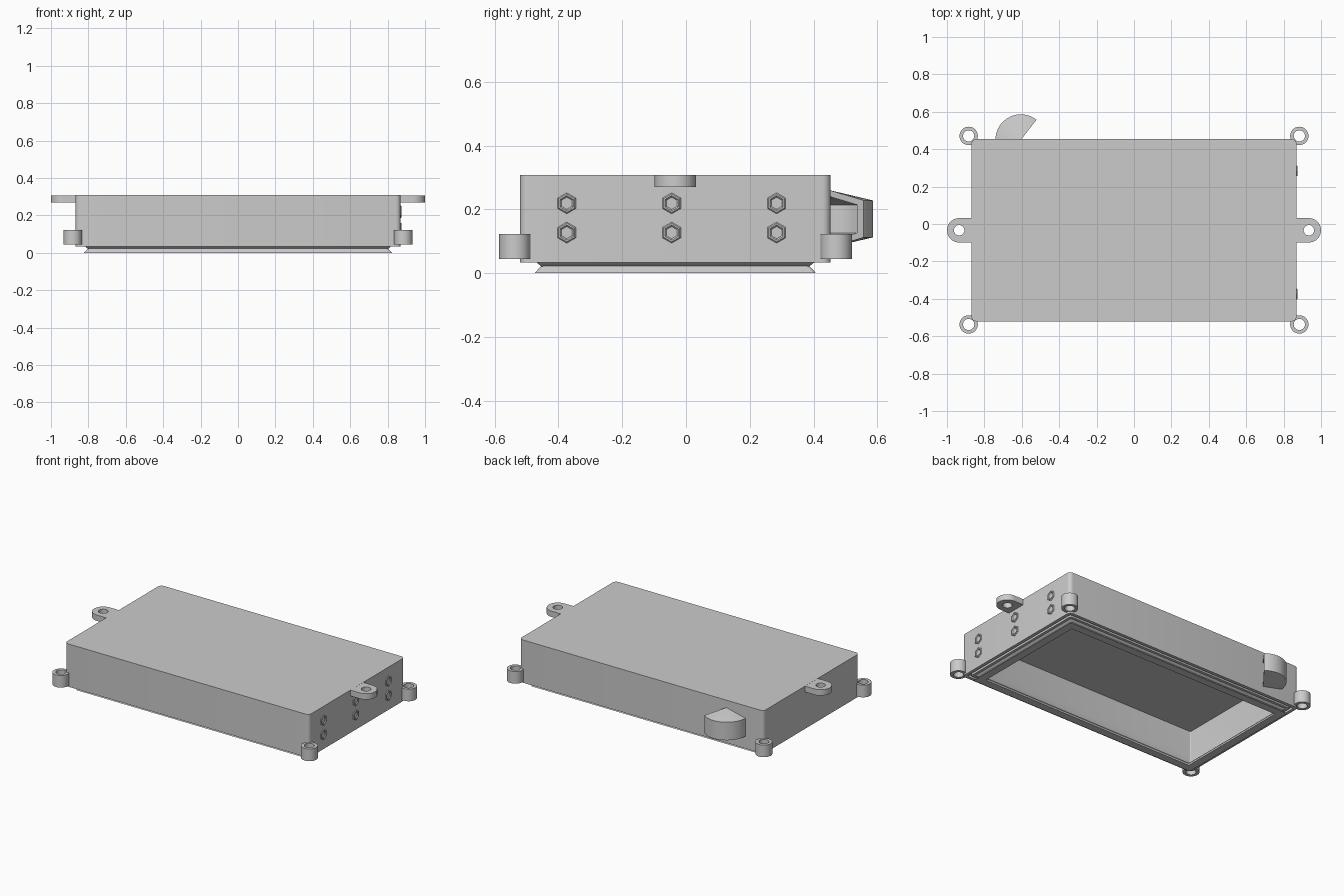
import bpy, bmesh
from math import sin, cos, pi, radians

if "Cube" in bpy.data.objects:
    bpy.data.objects.remove(bpy.data.objects["Cube"])

GREY = bpy.data.materials.new("plain grey")
GREY.use_nodes = True
COLOUR = (0.6, 0.6, 0.6, 1)
GREY.diffuse_color = COLOUR
GREY.node_tree.nodes["Principled BSDF"].inputs["Base Color"].default_value = COLOUR

CY = -0.0335                     # housing centre in y
HX, HY = 0.869, 0.487            # housing half sizes


def loft(name, loops, closed=False):
    """Skin a row of equal loops; either joined end to end or capped."""
    bm = bmesh.new()
    rows = [[bm.verts.new(p) for p in loop] for loop in loops]
    pairs = list(zip(rows, rows[1:]))
    if closed:
        pairs.append((rows[-1], rows[0]))
    else:
        bm.faces.new(rows[0])
        bm.faces.new(rows[-1])
    n = len(rows[0])
    for a, b in pairs:
        for i in range(n):
            j = (i + 1) % n
            bm.faces.new((a[i], a[j], b[j], b[i]))
    bmesh.ops.remove_doubles(bm, verts=bm.verts, dist=1e-5)
    bmesh.ops.recalc_face_normals(bm, faces=bm.faces)
    mesh = bpy.data.meshes.new(name)
    bm.to_mesh(mesh)
    bm.free()
    mesh.materials.append(GREY)
    ob = bpy.data.objects.new(name, mesh)
    bpy.context.collection.objects.link(ob)
    bpy.ops.object.select_all(action="DESELECT")
    bpy.context.view_layer.objects.active = ob
    ob.select_set(True)
    bpy.ops.object.shade_smooth_by_angle(angle=radians(30))
    return ob


def rounded_rect(inset, z, r, steps=6):
    pts = []
    for k, (sx, sy) in enumerate([(1, 1), (-1, 1), (-1, -1), (1, -1)]):
        for s in range(steps + 1):
            a = (k + s / steps) * pi / 2
            pts.append((sx * (HX - inset - r) + r * cos(a),
                        CY + sy * (HY - inset - r) + r * sin(a), z))
    return pts


def circle(x, y, z, r, n=40):
    return [(x + r * cos(2 * pi * i / n), y + r * sin(2 * pi * i / n), z) for i in range(n)]


# Thin-walled housing: outer walls, underside groove, flared lip,
# then a coved flange widening into the cavity
outside = [(0, 0.308, 0.025), (0, 0.033, 0.025),
           (0.02, 0.033, 0.015), (0.02, 0.048, 0.015),
           (0.035, 0.048, 0.012), (0.035, 0.033, 0.012),
           (0.076, 0.033, 0.01), (0.046, 0, 0.01), (0.097, 0, 0.006)]
cove = []
for i in range(9):
    a = i / 8 * pi / 2
    cove.append((0.097 - 0.079 * sin(a), 0.012 + 0.12 * (1 - cos(a)), 0.006))
loft("housing", [rounded_rect(*s) for s in outside + cove + [(0.018, 0.29, 0.006)]])

# Corner screw sleeves
for sx, side in [(-1, "right"), (1, "left")]:
    for y, end in [(-0.537, "front"), (0.471, "back")]:
        x = sx * 0.884
        loft(f"{end}_{side}_sleeve", [circle(x, y, z, r) for z, r in
             [(0.045, 0.049), (0.123, 0.049), (0.123, 0.03), (0.045, 0.03)]], True)


# Mounting tabs: round outside, square where they run into the housing wall
def tab_outline(x, z, r, sx, n=40):
    pts = []
    for i in range(n):
        c, s = cos(2 * pi * i / n), sin(2 * pi * i / n)
        k = r if c > -1e-6 else r / max(abs(c), abs(s))
        reach = 1 if c > 0 else 1.15
        pts.append((x + sx * k * c * reach, CY + k * s, z))
    return pts


def tab_hole(x, z, r, sx):
    return [(x + sx * (px - x), py, z) for px, py, z in circle(x, CY, z, r)]


for sx, side in [(-1, "right"), (1, "left")]:
    x = sx * 0.935
    loft(f"{side}_mounting_tab", [
        tab_outline(x, 0.27, 0.065, sx), tab_outline(x, 0.3075, 0.065, sx),
        tab_hole(x, 0.3075, 0.028, sx), tab_hole(x, 0.27, 0.028, sx)], True)


# Hexagonal sockets on the left side
def hexagon(x, y, z, r):
    return [(x, y + r * sin(i * pi / 3), z + r * cos(i * pi / 3)) for i in range(6)]


for z in (0.219, 0.127):
    for k in (-1, 0, 1):
        y = -0.045 + k * 0.329
        loft("hex_socket", [hexagon(x, y, z, r) for x, r in
             [(0.862, 0.033), (0.871, 0.033), (0.875, 0.029), (0.875, 0.024), (0.87, 0.019)]])

# Fan-shaped cable hood on the back, open towards the left
hood_profile = [(0, 0.26), (0.136, 0.228), (0.136, 0.112), (0, 0.08),
                (0, 0.1), (0.11, 0.126), (0.11, 0.214), (0, 0.24)]
hood = []
for i in range(25):
    a = radians(52 + i * 128 / 24)
    hood.append([(-0.605 + r * cos(a), 0.45 + r * sin(a), z) for r, z in hood_profile])
loft("cable_hood", hood)
